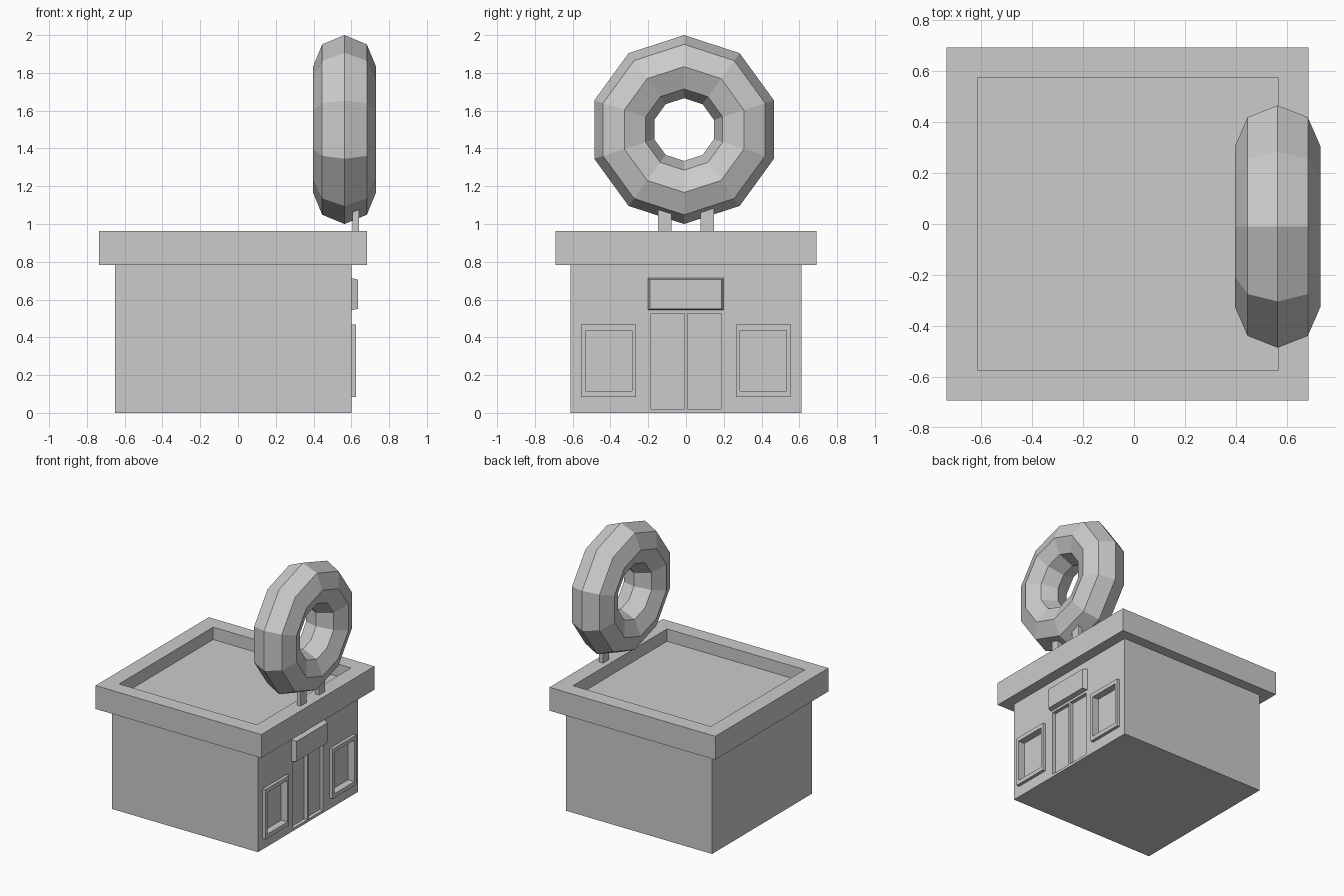
import bpy, bmesh, math
from mathutils import Vector

if "Cube" in bpy.data.objects:
    bpy.data.objects.remove(bpy.data.objects["Cube"])


def box(name, x, y, z):
    """Axis-aligned box from (min, max) pairs."""
    bm = bmesh.new()
    bmesh.ops.create_cube(bm, size=1)
    for v in bm.verts:
        v.co = Vector([a[0] + (c + 0.5) * (a[1] - a[0]) for a, c in zip((x, y, z), v.co)])
    me = bpy.data.meshes.new(name)
    bm.to_mesh(me)
    bm.free()
    ob = bpy.data.objects.new(name, me)
    bpy.context.collection.objects.link(ob)
    return ob


def cut(target, x, y, z):
    """Carve a box out of the target."""
    cutter = box("cutter", x, y, z)
    cutter.hide_render = True
    mod = target.modifiers.new("cut", 'BOOLEAN')
    mod.operation = 'DIFFERENCE'
    mod.solver = 'EXACT'
    mod.object = cutter
    bpy.context.view_layer.objects.active = target
    bpy.ops.object.modifier_apply(modifier=mod.name)
    bpy.data.objects.remove(cutter, do_unlink=True)


def span(s, a, b):
    return tuple(sorted((s * a, s * b)))


# Building body and overhanging roof with sunken deck
body = box("body", (-0.652, 0.60), (-0.612, 0.612), (0, 0.785))
roof = box("roof", (-0.735, 0.684), (-0.692, 0.692), (0.782, 0.963))
cut(roof, (-0.615, 0.565), (-0.575, 0.575), (0.867, 1.1))

for s, side in ((-1, "left"), (1, "right")):
    # Recessed door panel
    cut(body, (0.572, 0.7), span(s, 0.007, 0.184), (0.02, 0.525))
    # Window opening with raised frame
    opening = span(s, 0.286, 0.533), (0.115, 0.437)
    cut(body, (0.57, 0.7), *opening)
    frame = box(side + "_window_frame", (0.599, 0.624), span(s, 0.265, 0.555), (0.083, 0.468))
    cut(frame, (0.5, 0.7), *opening)
    # Support post of the rooftop ring
    box(side + "_ring_post", (0.606, 0.64), span(s, 0.078, 0.147), (0.95, 1.09))

# Sign board above the doors, tapered to its front face
sign = box("sign_board", (0.598, 0.635), (-0.203, 0.2), (0.543, 0.714))
for v in sign.data.vertices:
    if v.co.x > 0.62:
        v.co.y -= math.copysign(0.012, v.co.y)
        v.co.z -= math.copysign(0.008, v.co.z - 0.63)

# Big faceted ring standing on the roof
bpy.ops.mesh.primitive_torus_add(major_segments=10, minor_segments=8, major_radius=0.333,
                                 minor_radius=0.167, location=(0.564, -0.01, 1.5),
                                 rotation=(0, math.pi / 2, 0))
bpy.context.object.name = "rooftop_ring"
